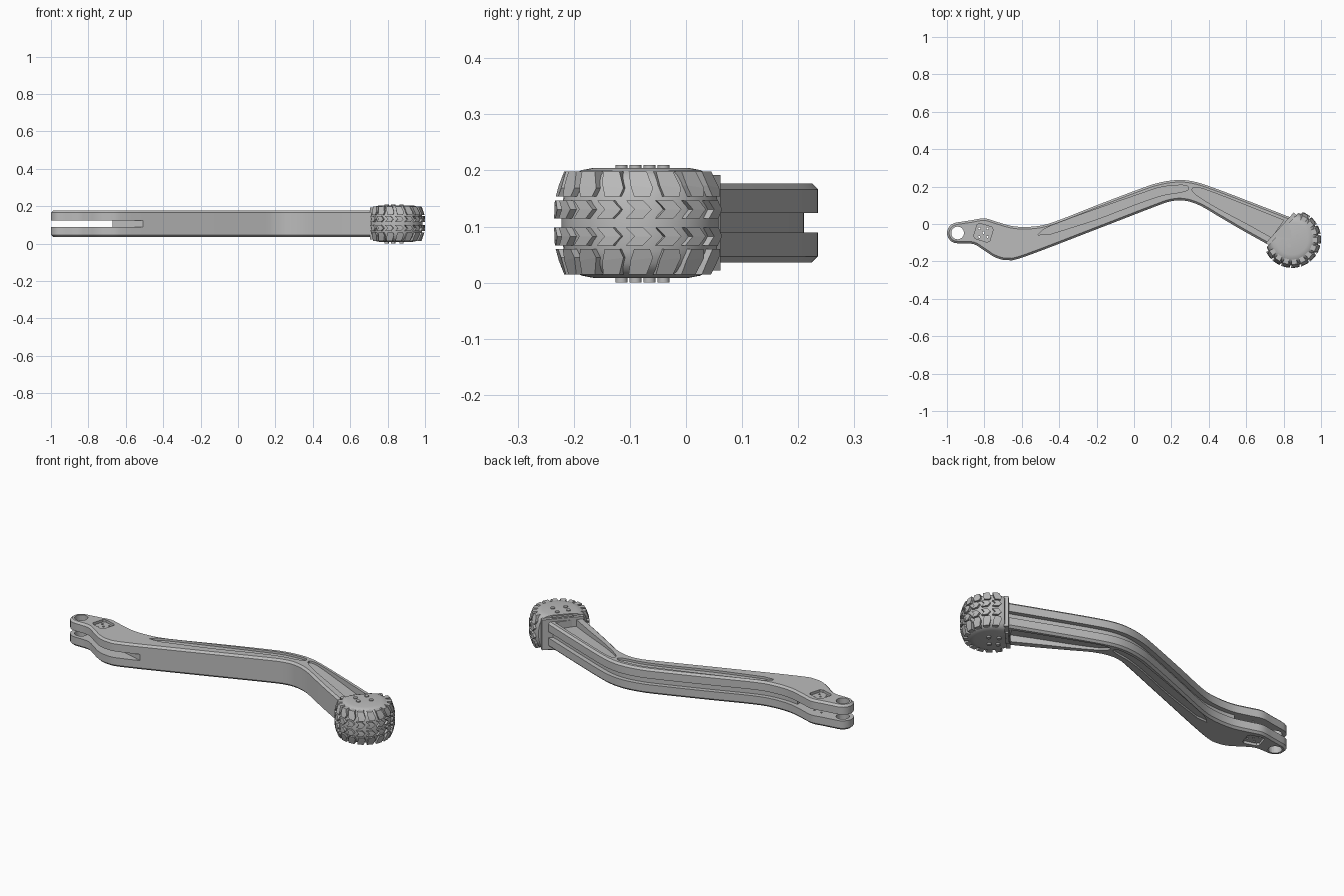
import bpy, bmesh, math
from mathutils import Vector, Matrix

if "Cube" in bpy.data.objects:
    bpy.data.objects.remove(bpy.data.objects["Cube"])

grey = bpy.data.materials.new("mid grey")
grey.use_nodes = True
grey.diffuse_color = (0.5, 0.5, 0.5, 1)
grey.node_tree.nodes["Principled BSDF"].inputs["Base Color"].default_value = (0.5, 0.5, 0.5, 1)

MID = 0.1065                      # height of the symmetry plane
FOOT = Vector((0.845, -0.08, MID))
OUT = Vector((0.735, -0.678, 0))  # from arm towards foot
TURN = math.atan2(OUT.y, OUT.x)


def finish(bm, name, smooth=0):
    bmesh.ops.recalc_face_normals(bm, faces=bm.faces[:])
    mesh = bpy.data.meshes.new(name)
    bm.to_mesh(mesh)
    bm.free()
    ob = bpy.data.objects.new(name, mesh)
    bpy.context.collection.objects.link(ob)
    mesh.materials.append(grey)
    if smooth:
        bpy.ops.object.select_all(action='DESELECT')
        ob.select_set(True)
        bpy.context.view_layer.objects.active = ob
        bpy.ops.object.shade_smooth_by_angle(angle=math.radians(smooth))
    return ob


def curve(points, steps=4):
    """Smooth open path through the points."""
    p = [Vector(q) for q in points]
    p = [2 * p[0] - p[1]] + p + [2 * p[-1] - p[-2]]
    path = []
    for a, b, c, d in zip(p, p[1:], p[2:], p[3:]):
        for i in range(steps):
            t = i / steps
            path.append(0.5 * (2 * b + (c - a) * t + (2 * a - 5 * b + 4 * c - d) * t * t
                               + (3 * b - a - 3 * c + d) * t ** 3))
    return path + [p[-2]]


def add_prism(bm, outline, low, high):
    """Prism over an outline; low may be a function of the point."""
    a = [bm.verts.new((p[0], p[1], low(p) if callable(low) else low)) for p in outline]
    b = [bm.verts.new((p[0], p[1], high)) for p in outline]
    bm.faces.new(a[::-1])
    rim = bm.faces.new(b)
    for i in range(len(a)):
        j = (i + 1) % len(a)
        bm.faces.new((a[i], a[j], b[j], b[i]))
    return rim


def prism(name, outline, low, high, smooth=0, chamfer=0):
    bm = bmesh.new()
    rim = add_prism(bm, outline, low, high)
    if chamfer:
        bmesh.ops.recalc_face_normals(bm, faces=bm.faces[:])
        bmesh.ops.bevel(bm, geom=rim.edges[:], offset=chamfer, segments=1, profile=0.5, affect='EDGES')
    return finish(bm, name, smooth)


def circle(x, y, r, n=24):
    return [(x + r * math.cos(i * math.tau / n), y + r * math.sin(i * math.tau / n)) for i in range(n)]


def box(x, y, sx, sy, turn):
    m = Matrix.Rotation(turn, 2)
    return [Vector((x, y)) + m @ Vector((sx * a, sy * b)) / 2
            for a, b in ((-1, -1), (1, -1), (1, 1), (-1, 1))]


def cut(ob, cutter):
    mod = ob.modifiers.new(cutter.name, 'BOOLEAN')
    mod.object = cutter
    mod.solver = 'EXACT'
    cutter.hide_render = True
    cutter.hide_set(True)
    cutter.display_type = 'WIRE'


# Arm outline
back = curve([(-0.95, 0.008), (-0.87, 0.02), (-0.8, 0.03), (-0.735, 0.012), (-0.64, -0.013),
              (-0.53, -0.013), (-0.425, 0.012), (-0.2, 0.1), (0.03, 0.187), (0.13, 0.22), (0.23, 0.235),
              (0.32, 0.227), (0.43, 0.192), (0.64, 0.112), (0.85, 0.03)])
front = curve([(0.72, -0.112), (0.58, -0.034), (0.457, 0.038), (0.35, 0.1), (0.27, 0.125), (0.2, 0.122),
               (0.11, 0.092), (-0.2, -0.028), (-0.585, -0.175), (-0.68, -0.193), (-0.745, -0.177),
               (-0.8, -0.142), (-0.86, -0.107), (-0.94, -0.104)])
tip = [(-0.943 - 0.057 * math.sin(a), -0.048 - 0.056 * math.cos(a))
       for a in (math.radians(d) for d in range(20, 165, 20))]
outline = back[::-1] + tip[::-1] + front[::-1]

# Core web: set back behind the groove and cut short at the fork
inset = []
for a, b in zip(back, back[1:]):
    d = (b - a).normalized()
    inset.append(a + Vector((d.y, -d.x)) * 0.025)
inset = [p for p in inset if p.x > -0.67] + [Vector((0.835, 0.013))]
core = inset[::-1] + [(-0.67, -0.1), (-0.56, -0.13)] + [p for p in front if p.x > -0.555][::-1]
prism("arm_core", core, 0.089, 0.124, 35)

# Recess outlines for both flat sides
long_panel = curve([(-0.515, -0.058), (-0.45, -0.012), (-0.2, 0.08), (0.03, 0.16), (0.15, 0.198), (0.27, 0.207),
                    (0.29, 0.185), (0.25, 0.17), (0.16, 0.155), (0.03, 0.113), (-0.2, 0.025), (-0.45, -0.055)])
end_panel = curve([(0.8, 0.02), (0.6, 0.1), (0.42, 0.17), (0.34, 0.195), (0.31, 0.185),
                   (0.34, 0.15), (0.45, 0.083), (0.6, 0.003), (0.735, -0.072)])
pad = box(-0.805, -0.047, 0.09, 0.085, -0.3)
pad = [p.lerp(q, t) for p, q in zip(pad, pad[1:] + pad[:1]) for t in (0.13, 0.87)]

# Upper and lower arm plates with chamfered rims, recesses, pivot and screw holes
for side, joint, edge in (("upper", 0.124, 0.177), ("lower", 0.089, 0.036)):
    s = 1 if side == "upper" else -1
    plate = prism(side + "_arm", outline, joint, edge, 35, 0.011)
    slope = lambda p: edge - s * (0.01 + 0.03 * max(0, min(1, (p[0] - 0.31) / 0.45)))
    far = edge + s * 0.05
    cut(plate, prism(side + "_pivot_cutter", circle(-0.943, -0.048, 0.034), joint - s * 0.02, far))
    cut(plate, prism(side + "_long_panel_cutter", long_panel, edge - s * 0.012, far))
    cut(plate, prism(side + "_end_panel_cutter", end_panel, slope, far))
    cut(plate, prism(side + "_pad_cutter", pad, edge - s * 0.014, far))
    bm = bmesh.new()
    for dx, dy in ((0, 0), (0.022, 0.022), (-0.022, 0.022), (0.022, -0.022), (-0.022, -0.022)):
        add_prism(bm, circle(-0.805 + dx, -0.047 + dy, 0.006, 10), joint - s * 0.02, far)
    cut(plate, finish(bm, side + "_screw_cutter"))

# Foot body: turned drum sliced flat on the arm side
half = [(0.085, 0.098), (0.106, 0.094), (0.12, 0.086), (0.131, 0.072), (0.138, 0.05), (0.142, 0.02)]
profile = [(0, 0.098)] + half + [(r, -z) for r, z in half[::-1]] + [(0, -0.098)]
bm = bmesh.new()
vs = [bm.verts.new((r, 0, z)) for r, z in profile]
es = [bm.edges.new(e) for e in zip(vs, vs[1:])]
bmesh.ops.spin(bm, geom=vs + es, axis=(0, 0, 1), cent=(0, 0, 0), angle=math.tau, steps=56)
bmesh.ops.remove_doubles(bm, verts=bm.verts[:], dist=1e-4)
cap = bmesh.ops.bisect_plane(bm, geom=bm.verts[:] + bm.edges[:] + bm.faces[:], plane_co=(-0.07, 0, 0),
                             plane_no=(1, 0, 0), clear_inner=True)
bmesh.ops.contextual_create(bm, geom=[g for g in cap["geom_cut"] if isinstance(g, bmesh.types.BMEdge)])
bm.transform(Matrix.Translation(FOOT) @ Matrix.Rotation(TURN, 4, 'Z'))
finish(bm, "foot_body", 35)

# Tread: chevron lugs in four mirrored rows
inner_lug = [(-0.022, 0.008), (0.008, 0.008), (0.023, 0.024), (0.008, 0.04), (-0.022, 0.04), (-0.007, 0.024)]
outer_lug = [(-0.008, 0.047), (0.02, 0.047), (0.026, 0.062), (0.015, 0.092), (-0.02, 0.092), (-0.015, 0.067)]
reach = lambda z: 0.155 - 0.018 * max(0, (z - 0.03) / 0.062) ** 1.5
bm = bmesh.new()
for k in range(-5, 6):
    for lug in (inner_lug, outer_lug):
        for s in (1, -1):
            rings = []
            for sink in (0.035, 0):
                ring = []
                for a, z in lug:
                    ang = TURN + k * math.radians(20.5) + a / 0.15
                    r = reach(z) - sink
                    ring.append(bm.verts.new((FOOT.x + r * math.cos(ang), FOOT.y + r * math.sin(ang), MID + s * z)))
                rings.append(ring)
            low, top = rings
            bm.faces.new(low[::-1])
            # Split the outer face along the chevron
            bm.faces.new((top[0], top[1], top[2], top[5]))
            bm.faces.new((top[5], top[2], top[3], top[4]))
            for i in range(6):
                j = (i + 1) % 6
                bm.faces.new((low[i], low[j], top[j], top[i]))
finish(bm, "foot_tread")

# Mounting bracket between arm and foot
for name, shift, depth, width, tall in (("bracket_plate", -0.078, 0.022, 0.22, 0.085),
                                        ("bracket_block", -0.06, 0.05, 0.11, 0.092)):
    c = FOOT + OUT * shift
    prism(name, box(c.x, c.y, depth, width, TURN), MID - tall, MID + tall)

# Bolts through the foot
for i, (x, y) in enumerate(((0.83, -0.04), (0.875, -0.065), (0.795, -0.09), (0.83, -0.115))):
    prism("foot_bolt_%d" % (i + 1), circle(x, y, 0.011, 12), 0, 0.21, 35)
